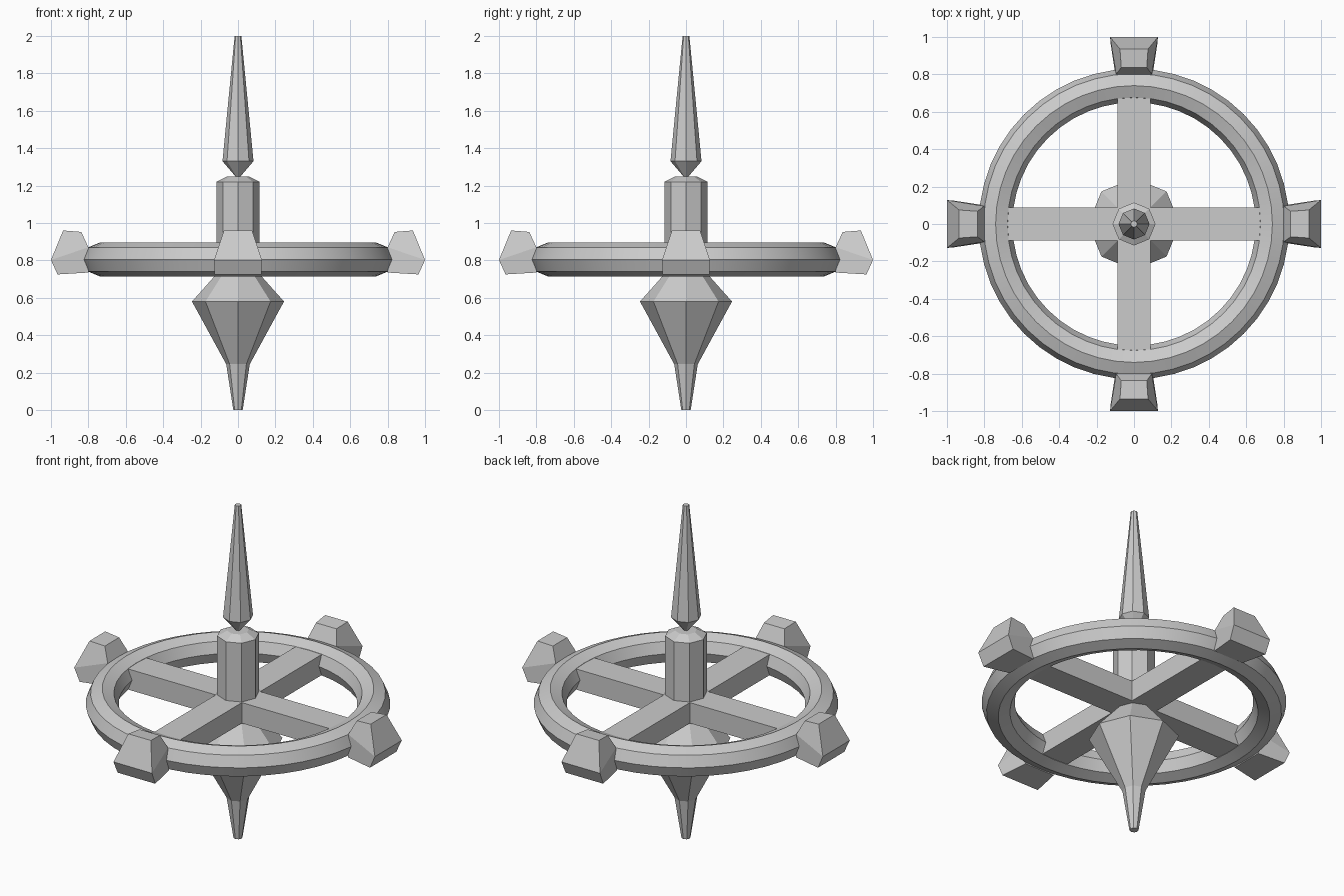
import bpy, bmesh
from math import pi, cos, sin, radians
from mathutils import Matrix

if "Cube" in bpy.data.objects:
    bpy.data.objects.remove(bpy.data.objects["Cube"])


def finish(name, bm):
    bmesh.ops.recalc_face_normals(bm, faces=bm.faces)
    mesh = bpy.data.meshes.new(name)
    bm.to_mesh(mesh)
    bm.free()
    obj = bpy.data.objects.new(name, mesh)
    bpy.context.collection.objects.link(obj)
    return obj


def turned(name, profile, sides=8):
    """Capped faceted solid from (radius, z) rings."""
    bm = bmesh.new()
    rings = [[bm.verts.new((r * cos(2 * pi * i / sides), r * sin(2 * pi * i / sides), z))
              for i in range(sides)] for r, z in profile]
    for a, b in zip(rings, rings[1:]):
        for i in range(sides):
            j = (i + 1) % sides
            bm.faces.new((a[i], a[j], b[j], b[i]))
    bm.faces.new(rings[0])
    bm.faces.new(rings[-1])
    return finish(name, bm)


# Central axis parts
turned("lower_point", [(0.025, 0), (0.063, 0.245), (0.246, 0.58), (0.09, 0.755)])
turned("hub", [(0.115, 0.76), (0.115, 1.22), (0.06, 1.248)])
turned("upper_spike", [(0.01, 1.245), (0.083, 1.33), (0.018, 2.0)])

# Wheel rim with an octagonal section
bpy.ops.mesh.primitive_torus_add(major_radius=0.74, minor_radius=0.09,
                                 major_segments=48, minor_segments=8,
                                 location=(0, 0, 0.805))
rim = bpy.context.object
rim.name = "wheel_rim"
bpy.ops.object.shade_smooth_by_angle(angle=radians(30))

# Two crossing bars make the four spokes
for name, size in (("spoke_bar_x", (1.42, 0.174, 0.124)), ("spoke_bar_y", (0.174, 1.42, 0.124))):
    bm = bmesh.new()
    bmesh.ops.create_cube(bm, size=1)
    bmesh.ops.scale(bm, vec=size, verts=bm.verts)
    bmesh.ops.translate(bm, vec=(0, 0, 0.805), verts=bm.verts)
    finish(name, bm)

# Rim studs: side outline as (radius, z, half width)
STUD = [(0.965, 0.725, 0.125), (1.0, 0.802, 0.128), (0.935, 0.96, 0.075),
        (0.838, 0.952, 0.068), (0.80, 0.87, 0.095), (0.80, 0.735, 0.10)]
for k in range(4):
    bm = bmesh.new()
    left = [bm.verts.new((x, w, z)) for x, z, w in STUD]
    right = [bm.verts.new((x, -w, z)) for x, z, w in STUD]
    for i in range(len(STUD)):
        j = (i + 1) % len(STUD)
        bm.faces.new((left[i], left[j], right[j], right[i]))
    # side caps, split along the outer and inner ridge
    for s in (left, right):
        bm.faces.new((s[0], s[1], s[4], s[5]))
        bm.faces.new((s[1], s[2], s[3], s[4]))
    bm.transform(Matrix.Rotation(k * pi / 2, 4, 'Z'))
    finish(f"rim_stud_{k + 1}", bm)
